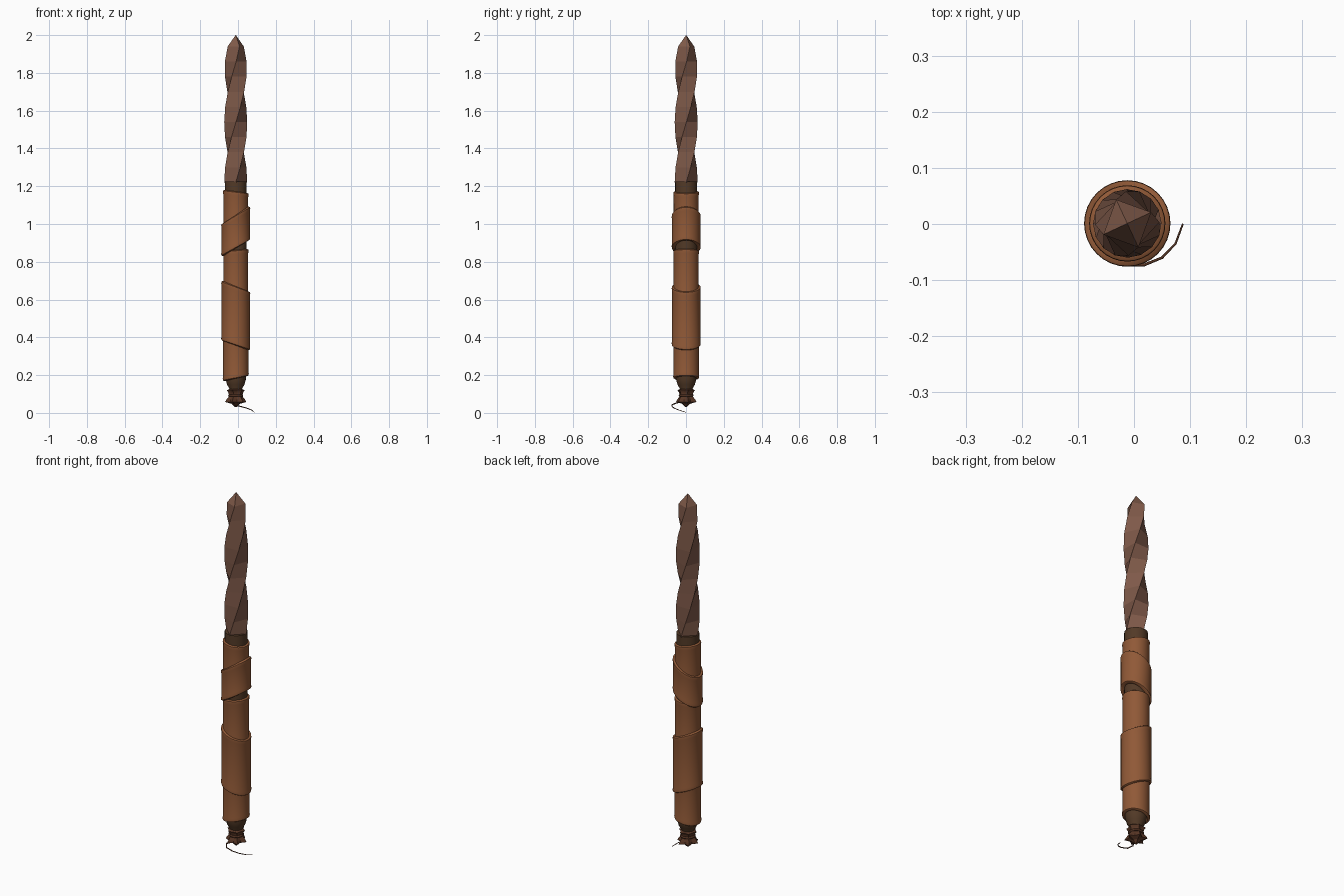
import bpy, bmesh, math
from mathutils import Vector

old = bpy.data.objects.get("Cube")
if old:
    bpy.data.objects.remove(old, do_unlink=True)

AXIS = Vector((-0.012, 0.001, 0))


def material(name, color):
    m = bpy.data.materials.new(name)
    m.use_nodes = True
    m.diffuse_color = (*color, 1)
    m.node_tree.nodes["Principled BSDF"].inputs["Base Color"].default_value = (*color, 1)
    return m


blade_mat = material("reddish brown blade", (0.21, 0.10, 0.066))
leather_mat = material("tan leather", (0.28, 0.10, 0.038))
wood_mat = material("dark wood", (0.085, 0.042, 0.02))
cord_mat = material("dark leather cord", (0.10, 0.038, 0.019))


def loft(name, rings, mat, smooth=True, caps=True):
    """Skin a stack of equal point rings, listed from bottom to top."""
    bm = bmesh.new()
    rows = [[bm.verts.new(Vector(p) + AXIS) for p in ring] for ring in rings]
    n = len(rows[0])
    for a, b in zip(rows, rows[1:]):
        for i in range(n):
            j = (i + 1) % n
            bm.faces.new((a[i], a[j], b[j], b[i]))
    if caps:
        bm.faces.new(rows[0][::-1])
        bm.faces.new(rows[-1])
    bmesh.ops.recalc_face_normals(bm, faces=bm.faces)
    mesh = bpy.data.meshes.new(name)
    bm.to_mesh(mesh)
    bm.free()
    obj = bpy.data.objects.new(name, mesh)
    bpy.context.collection.objects.link(obj)
    mesh.materials.append(mat)
    if smooth:
        bpy.ops.object.select_all(action="DESELECT")
        obj.select_set(True)
        bpy.context.view_layer.objects.active = obj
        bpy.ops.object.shade_smooth_by_angle(angle=math.radians(35))
    return obj


def ring(r, z, n=32, turn=0.0, tilt=0.0, star=0.0):
    """Circle of points; tilt raises the +x side, star alternates the radius."""
    pts = []
    for i in range(n):
        a = turn + math.tau * i / n
        q = r * (1 + star * (-1) ** i)
        pts.append((q * math.cos(a), q * math.sin(a), z + tilt * math.cos(a)))
    return pts


# Twisted four-sided blade with a pyramid point
base, shoulder, steps = 1.22, 1.94, 9
rows = []
for k in range(steps + 1):
    t = k / steps
    r = 0.061 if t < 0.85 else 0.061 - 0.014 * (t - 0.85) / 0.15
    rows.append(ring(r, base + (shoulder - base) * t, 4, math.radians(205) * t))
rows.append(ring(0.0005, 2.0, 4, math.radians(205)))
loft("twisted_blade", rows, blade_mat, smooth=False)

# Wooden core, narrowing towards the pommel
core = [(0.026, 0.09), (0.032, 0.125), (0.046, 0.15), (0.053, 0.175),
        (0.055, 0.2), (0.058, 0.25), (0.058, 1.225)]
loft("handle_core", [ring(r, z, 24) for r, z in core], wood_mat)


def wrap(name, r, low, low_tilt, high, high_tilt):
    """Leather sleeve with slanted ends and a slightly raised lip."""
    lip = [(0.055, 0.0), (r - 0.005, 0.0), (r + 0.001, 0.004), (r + 0.002, 0.012), (r, 0.022)]
    rows = [ring(q, low + d, tilt=low_tilt) for q, d in lip]
    rows += [ring(q, high - d, tilt=high_tilt) for q, d in reversed(lip)]
    loft(name, rows, leather_mat, caps=False)


# Overlapping leather wraps, top to bottom
wrap("top_wrap", 0.066, 0.95, 0.04, 1.172, -0.008)
wrap("upper_outer_wrap", 0.075, 0.872, 0.042, 1.047, 0.045)
wrap("middle_wrap", 0.066, 0.6, 0.0, 0.862, 0.006)
wrap("lower_outer_wrap", 0.075, 0.357, -0.025, 0.67, -0.028)
wrap("bottom_wrap", 0.067, 0.182, 0.013, 0.45, 0.0)

# Gathered knot with flared points under the handle
knot = [(0.003, 0.03, 0), (0.02, 0.048, 0.1), (0.047, 0.058, 0.22), (0.043, 0.07, 0.18),
        (0.032, 0.09, 0.08), (0.036, 0.108, 0.12), (0.043, 0.12, 0.12), (0.03, 0.128, 0)]
loft("pommel_knot", [ring(r, z, 12, 0.2, star=s) for r, z, s in knot], cord_mat, smooth=False)


def cord(name, points, radius, cyclic=False):
    curve = bpy.data.curves.new(name, "CURVE")
    curve.dimensions = "3D"
    curve.bevel_depth = radius
    curve.bevel_resolution = 1
    spline = curve.splines.new("POLY")
    spline.points.add(len(points) - 1)
    spline.use_cyclic_u = cyclic
    for i, (p, q) in enumerate(zip(spline.points, points)):
        p.co = (*q, 1)
        p.radius = 1 if cyclic else 1 - 0.6 * i / (len(points) - 1)
    obj = bpy.data.objects.new(name, curve)
    bpy.context.collection.objects.link(obj)
    curve.materials.append(cord_mat)


# Binding around the knot and the loose trailing end
cord("knot_binding", [Vector(p) + AXIS for p in ring(0.034, 0.093, 16)], 0.006, True)
cord("loose_cord", [(-0.015, -0.02, 0.058), (-0.035, -0.05, 0.053), (-0.02, -0.073, 0.043),
                    (0.018, -0.073, 0.033), (0.05, -0.06, 0.024),
                    (0.074, -0.035, 0.014), (0.087, 0.0, 0.003)], 0.004)
